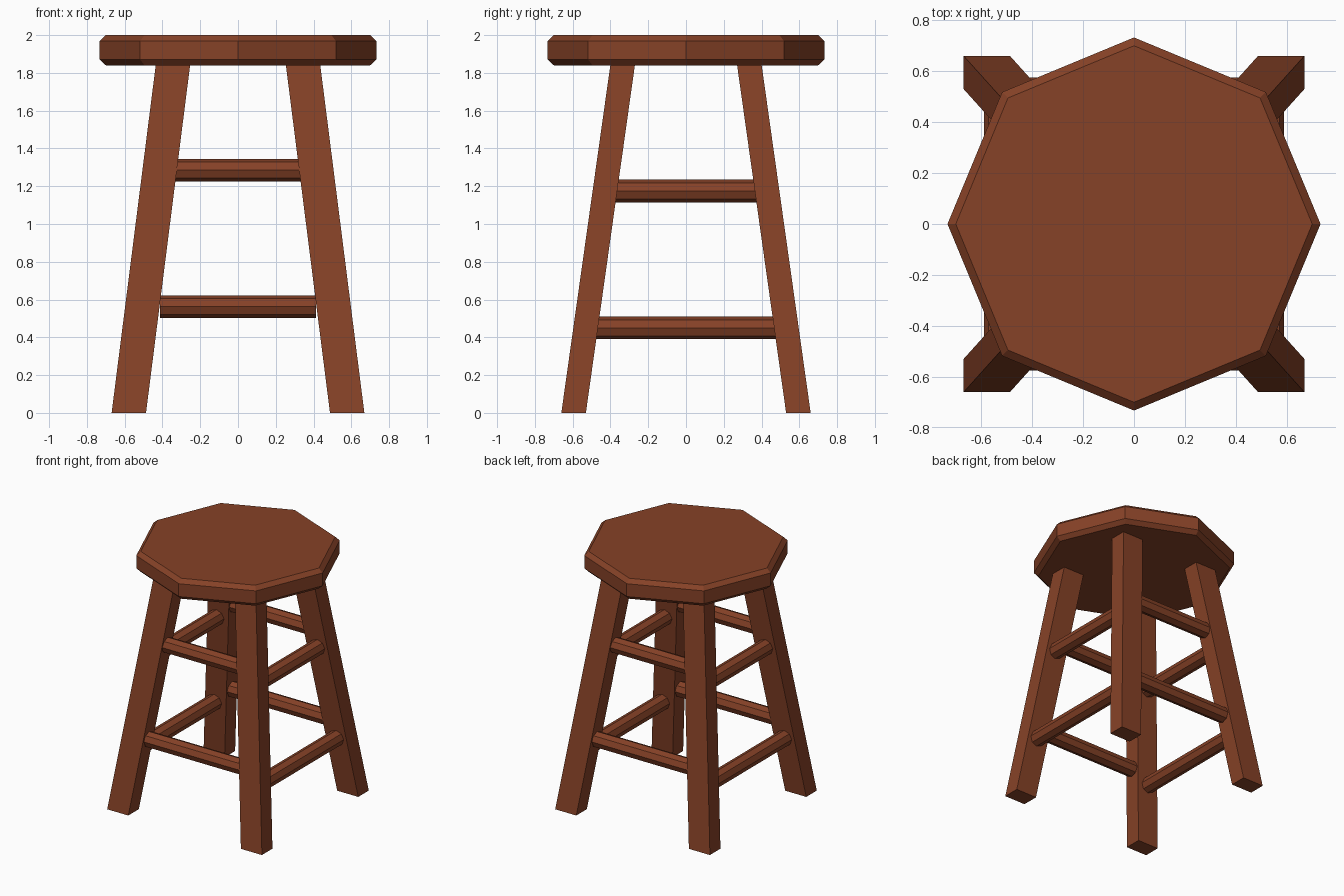
import bpy, bmesh
from math import pi
from mathutils import Matrix

if "Cube" in bpy.data.objects:
    bpy.data.objects.remove(bpy.data.objects["Cube"])

wood = bpy.data.materials.new("red_brown_wood")
wood.diffuse_color = (0.24, 0.054, 0.02, 1)
wood.use_nodes = True
wood.node_tree.nodes["Principled BSDF"].inputs["Base Color"].default_value = wood.diffuse_color


def finish(name, bm):
    bmesh.ops.recalc_face_normals(bm, faces=bm.faces)
    mesh = bpy.data.meshes.new(name)
    bm.to_mesh(mesh)
    bm.free()
    mesh.materials.append(wood)
    ob = bpy.data.objects.new(name, mesh)
    bpy.context.collection.objects.link(ob)
    return ob


def octagon_prism(bm, radius, depth, matrix):
    # eight sides, with corners lying on the axes
    bmesh.ops.create_cone(bm, cap_ends=True, segments=8, radius1=radius,
                          radius2=radius, depth=depth, matrix=matrix)


# Seat: octagonal slab with chamfered rims
bm = bmesh.new()
octagon_prism(bm, 0.732, 0.16, Matrix.Translation((0, 0, 1.92)))
rims = [e for e in bm.edges if abs(e.verts[0].co.z - e.verts[1].co.z) < 1e-4]
bmesh.ops.bevel(bm, geom=rims, offset=0.03, segments=1, affect='EDGES')
finish("seat", bm)


# Splayed legs: a box sheared towards the seat centre
def leg(name, sx, sy):
    bm = bmesh.new()
    bmesh.ops.create_cube(bm, size=1)
    for v in bm.verts:
        top = v.co.z > 0
        cx, cy = (0.344, 0.335) if top else (0.578, 0.595)
        v.co = (sx * cx + v.co.x * 0.182, sy * cy + v.co.y * 0.13,
                1.845 if top else 0)
    finish(name, bm)


for fb, sy in (("front", -1), ("back", 1)):
    for lr, sx in (("left", -1), ("right", 1)):
        leg(f"{fb}_{lr}_leg", sx, sy)


# Rungs: octagonal rods joining neighbouring legs
def rung(name, axis, offset, z, half_length):
    bm = bmesh.new()
    if axis == 'X':
        m = Matrix.Translation((0, offset, z)) @ Matrix.Rotation(pi / 2, 4, 'Y')
    else:
        m = Matrix.Translation((offset, 0, z)) @ Matrix.Rotation(pi / 2, 4, 'X')
    octagon_prism(bm, 0.06, 2 * half_length, m)
    finish(name, bm)


for side, s in (("front", -1), ("back", 1)):
    rung(f"{side}_lower_rung", 'X', s * 0.514, 0.562, 0.412)
    rung(f"{side}_upper_rung", 'X', s * 0.414, 1.285, 0.40)
for side, s in (("left", -1), ("right", 1)):
    rung(f"{side}_lower_rung", 'Y', s * 0.528, 0.45, 0.49)
    rung(f"{side}_upper_rung", 'Y', s * 0.436, 1.175, 0.40)
